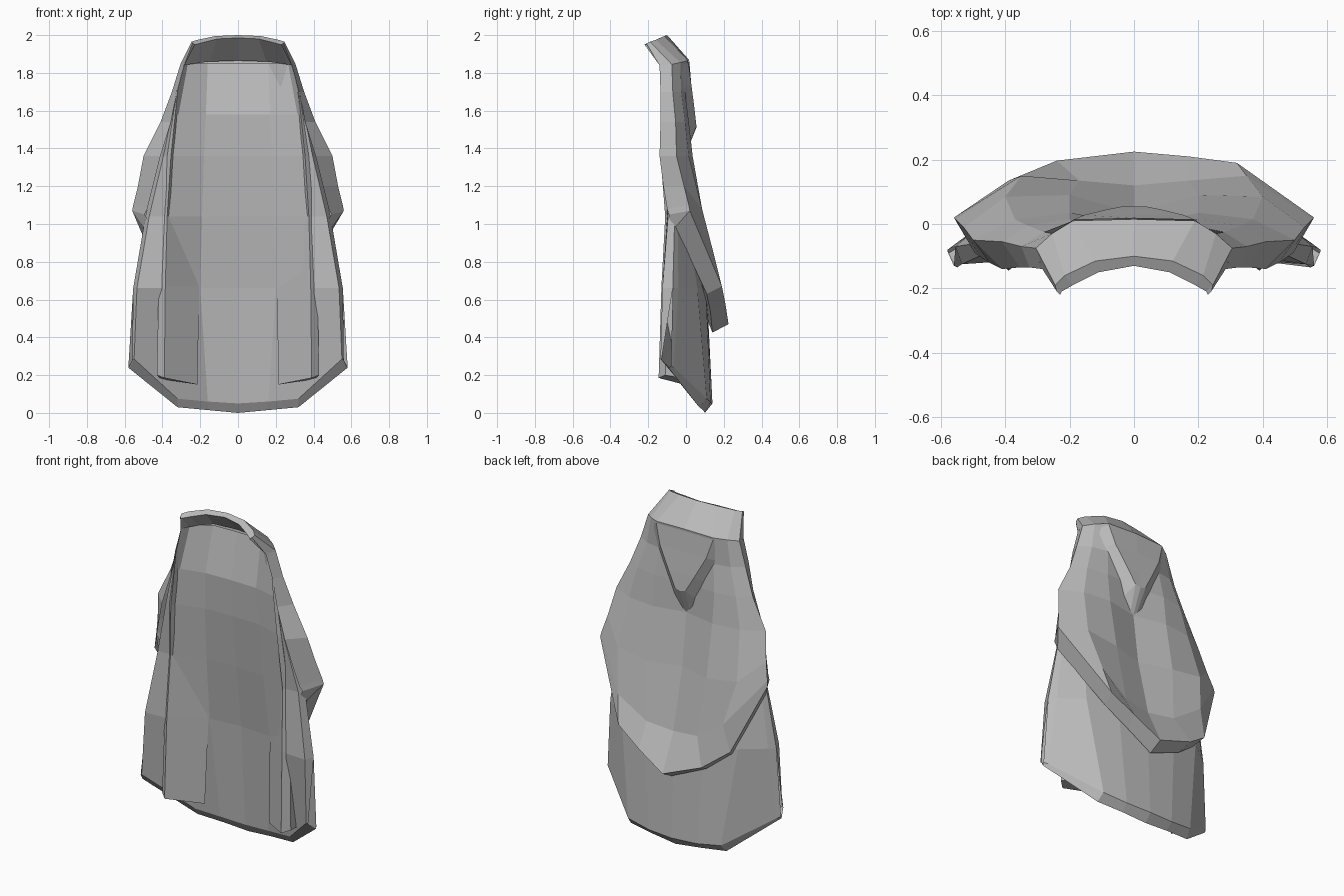
import bpy, bmesh

cube = bpy.data.objects.get("Cube")
if cube:
    bpy.data.objects.remove(cube, do_unlink=True)

cloth = bpy.data.materials.new("grey_cloth")
cloth.use_nodes = True
GREY = (0.5, 0.5, 0.5, 1)
cloth.diffuse_color = GREY
cloth.node_tree.nodes["Principled BSDF"].inputs["Base Color"].default_value = GREY


def full(half, swap=None):
    """Mirror a half row (centre to +x edge); swap replaces points on -x."""
    other = [(-x, y, z) for x, y, z in half]
    for i, p in (swap or {}).items():
        other[i] = p
    return other[:0:-1] + half


def at(z, *pts):
    return [(x, y, z) for x, y in pts]


def loft(name, rows, closed=False, caps=False):
    """Skin rows of points into flat-shaded cloth."""
    bm = bmesh.new()
    vs = [[bm.verts.new(p) for p in r] for r in rows]
    n = len(rows[0])
    for a, b in zip(vs, vs[1:]):
        for i in range(n if closed else n - 1):
            j = (i + 1) % n
            bm.faces.new((a[i], b[i], b[j], a[j]))
    if caps:
        bm.faces.new(vs[0])
        bm.faces.new(vs[-1])
    bmesh.ops.remove_doubles(bm, verts=bm.verts, dist=0.0001)
    if closed:
        bmesh.ops.recalc_face_normals(bm, faces=bm.faces)
    me = bpy.data.meshes.new(name)
    bm.to_mesh(me)
    bm.free()
    ob = bpy.data.objects.new(name, me)
    bpy.context.collection.objects.link(ob)
    me.materials.append(cloth)


# Long cape: front lining, bevelled hem, then the back face up to the neck.
# The last two columns wrap the front edge round to the side.
lining = [
    at(1.85, (0, -.005), (.16, -.01), (.265, -.08), (.285, -.135), (.29, -.12)),
    at(1.58, (0, -.065), (.17, -.07), (.315, -.105), (.35, -.125), (.36, -.1)),
    at(1.36, (0, -.055), (.18, -.06), (.345, -.11), (.395, -.125), (.41, -.09)),
    at(1.04, (0, -.02), (.19, -.03), (.37, -.1), (.47, -.095), (.49, -.06)),
    at(.66, (0, .03), (.2, .015), (.39, -.115), (.535, -.125), (.555, -.07)),
    [(0, .07, .05), (.16, .06, .06), (.32, .04, .075), (.55, -.135, .285), (.56, -.13, .28)],
    [(0, .1, 0), (.16, .09, .015), (.32, .07, .03), (.575, -.09, .235), (.58, -.085, .24)],
]
back = [
    [(0, .14, .05), (.16, .13, .055), (.31, .11, .075), (.56, -.065, .24), (.58, -.08, .25)],
    at(.66, (0, .11), (.2, .105), (.39, .06), (.52, -.04), (.555, -.07)),
    at(1.04, (0, .02), (.2, .03), (.36, 0), (.47, -.045), (.49, -.06)),
    at(1.36, (0, -.02), (.19, .005), (.34, -.03), (.395, -.075), (.41, -.09)),
    at(1.58, (0, -.02), (.17, -.015), (.31, -.045), (.35, -.09), (.36, -.1)),
    at(1.85, (0, -.005), (.16, -.01), (.265, -.08), (.285, -.11), (.29, -.12)),
]
loft("long_cape", [full(r) for r in lining + back])

# Collar flaring forwards from the neck line
neck = [(0, .015, 1.87), (.19, .01, 1.865), (.255, -.03, 1.855), (.305, -.075, 1.845), (.285, -.14, 1.84)]
collar = [
    neck,
    [(0, -.1, 2.0), (.12, -.115, 1.995), (.215, -.16, 1.975), (.245, -.19, 1.965), (.24, -.21, 1.955)],
    [(0, -.13, 1.985), (.11, -.15, 1.98), (.19, -.19, 1.96), (.225, -.21, 1.95), (.23, -.22, 1.95)],
    [(0, -.01, 1.865), (.15, -.015, 1.86), (.225, -.06, 1.85), (.26, -.1, 1.845), (.285, -.14, 1.84)],
]
loft("collar", [full(r) for r in collar[::-1]])

# Shoulder mantle over the back, ending in a thick pointed hem
mantle = [
    neck,
    at(1.7, (0, -.01), (.18, -.005), (.28, -.025), (.35, -.07), (.325, -.135)),
    at(1.54, (0, 0), (.2, .015), (.33, -.005), (.41, -.055), (.355, -.135)),
    at(1.36, (0, -.005), (.2, .035), (.37, .015), (.5, -.05), (.41, -.14)),
    [(0, .035, 1.05), (.2, .09, 1.05), (.4, .085, 1.08), (.53, -.01, 1.2), (.45, -.12, 1.2)],
    [(0, .12, .69), (.17, .135, .71), (.35, .15, .83), (.555, .015, 1.1), (.48, -.1, 1.08)],
]
hem = [
    full([(0, .225, .47), (.17, .21, .57), (.32, .19, .67), (.56, .02, 1.07), (.495, -.09, 1.05)],
         {1: (-.24, .197, .56), 2: (-.39, .135, .67)}),
    full([(0, .14, .425), (.16, .13, .53), (.3, .11, .63), (.5, -.055, .985), (.46, -.085, 1.0)],
         {1: (-.22, .12, .52), 2: (-.36, .07, .63)}),
    full([(0, .07, .6), (.16, .07, .65), (.28, .06, .72), (.45, -.06, 1.05), (.44, -.085, 1.05)]),
]
loft("shoulder_mantle", ([full(r) for r in mantle] + hem)[::-1])

# Raised hood tail pointing down the middle of the back
tail = [
    [(0, .018, 1.86), (.19, .013, 1.855), (.27, -.05, 1.82)],
    [(0, .028, 1.74), (.155, .028, 1.74), (.22, -.03, 1.71)],
    [(0, .045, 1.61), (.085, .045, 1.61), (.14, -.01, 1.57)],
    [(0, .055, 1.51), (.035, .055, 1.52), (.075, 0, 1.45)],
    [(0, -.01, 1.35), (.02, -.01, 1.36), (.05, 0, 1.4)],
]
loft("hood_tail", [full(r) for r in tail[::-1]])

# Folds along both front edges, narrow above and broad, inward-facing below
fold = [
    at(1.7, (.325, -.125), (.32, -.135), (.315, -.12), (.32, -.1)),
    at(1.36, (.375, -.12), (.355, -.135), (.34, -.1), (.36, -.08)),
    at(1.04, (.4, -.09), (.375, -.11), (.355, -.08), (.38, -.05)),
    at(.67, (.42, -.1), (.385, -.13), (.205, .012), (.4, .01)),
    [(.43, -.11, .2), (.39, -.145, .185), (.215, -.01, .15), (.41, 0, .18)],
]
for side, s in (("left", 1), ("right", -1)):
    loft(side + "_front_fold", [[(s * x, y, z) for x, y, z in r] for r in fold], closed=True, caps=True)
